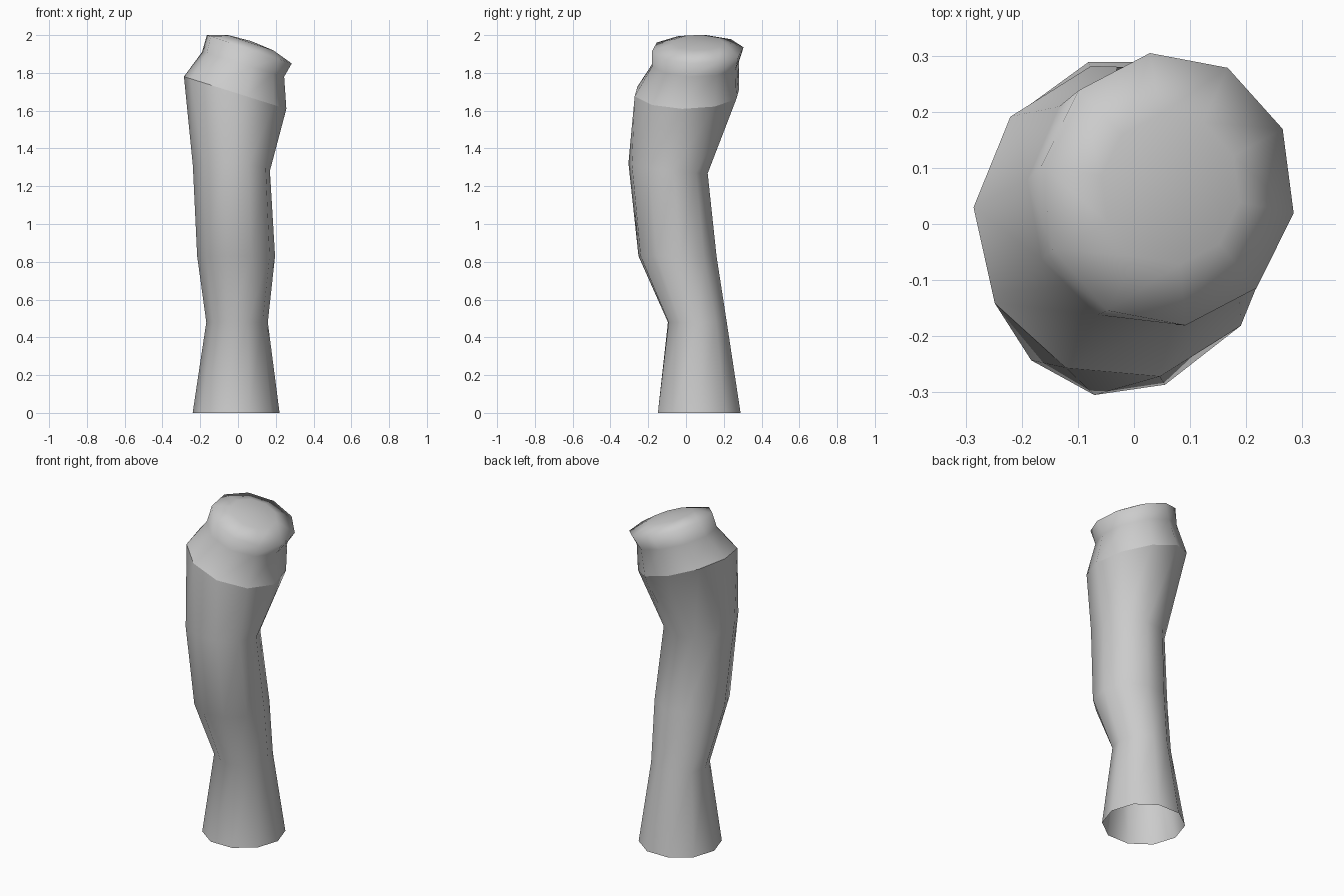
import bpy, bmesh
from math import cos, sin, radians

if "Cube" in bpy.data.objects:
    bpy.data.objects.remove(bpy.data.objects["Cube"])

SIDES = 10

# Rings: (cx, cy, cz), (rx, ry), (slope in x, slope in y), phase in degrees
FOOT     = ((-0.01, 0.07, 0.0), (0.23, 0.23), (0, 0), 0)
ANKLE    = ((-0.005, 0.06, 0.48), (0.163, 0.162), (0, 0), 2)
MIDDLE   = ((-0.01, -0.045, 0.83), (0.207, 0.212), (0, 0), 5)
BEND     = ((-0.035, -0.095, 1.295), (0.206, 0.213), (-0.05, -0.12), 8)
SHOULDER = ((-0.015, 0.005, 1.695), (0.272, 0.284), (-0.315, 0), -5)
NECK     = ((0.027, 0.05, 1.845), (0.219, 0.234), (-0.30, 0), -7)
RIM      = ((0.06, 0.062, 1.925), (0.228, 0.245), (-0.335, 0), -10)
DOME     = ((0.065, 0.062, 1.96), (0.125, 0.135), (-0.335, 0), -10)
PEAK     = (0.068, 0.062, 1.969)


def add_ring(bm, ring):
    (cx, cy, cz), (rx, ry), (sx, sy), phase = ring
    verts = []
    for i in range(SIDES):
        a = radians(phase + 360 * i / SIDES)
        dx, dy = rx * cos(a), ry * sin(a)
        verts.append(bm.verts.new((cx + dx, cy + dy, cz + sx * dx + sy * dy)))
    return verts


def loft(name, rings, peak=None):
    bm = bmesh.new()
    loops = [add_ring(bm, r) for r in rings]
    for lo, hi in zip(loops, loops[1:]):
        for i in range(SIDES):
            j = (i + 1) % SIDES
            bm.faces.new((lo[i], lo[j], hi[j], hi[i]))
    if peak:
        tip = bm.verts.new(peak)
        top = loops[-1]
        for i in range(SIDES):
            bm.faces.new((top[i], top[(i + 1) % SIDES], tip))
    for f in bm.faces:
        f.smooth = True
    mesh = bpy.data.meshes.new(name)
    bm.to_mesh(mesh)
    bm.free()
    obj = bpy.data.objects.new(name, mesh)
    bpy.context.collection.objects.link(obj)
    return obj


# Bent shaft, open at the bottom
loft("shaft", [FOOT, ANKLE, MIDDLE, BEND, SHOULDER])

# Tilted head: collar, neck, rim and shallow dome (crease at the shoulder)
loft("head", [SHOULDER, NECK, RIM, DOME], PEAK)
